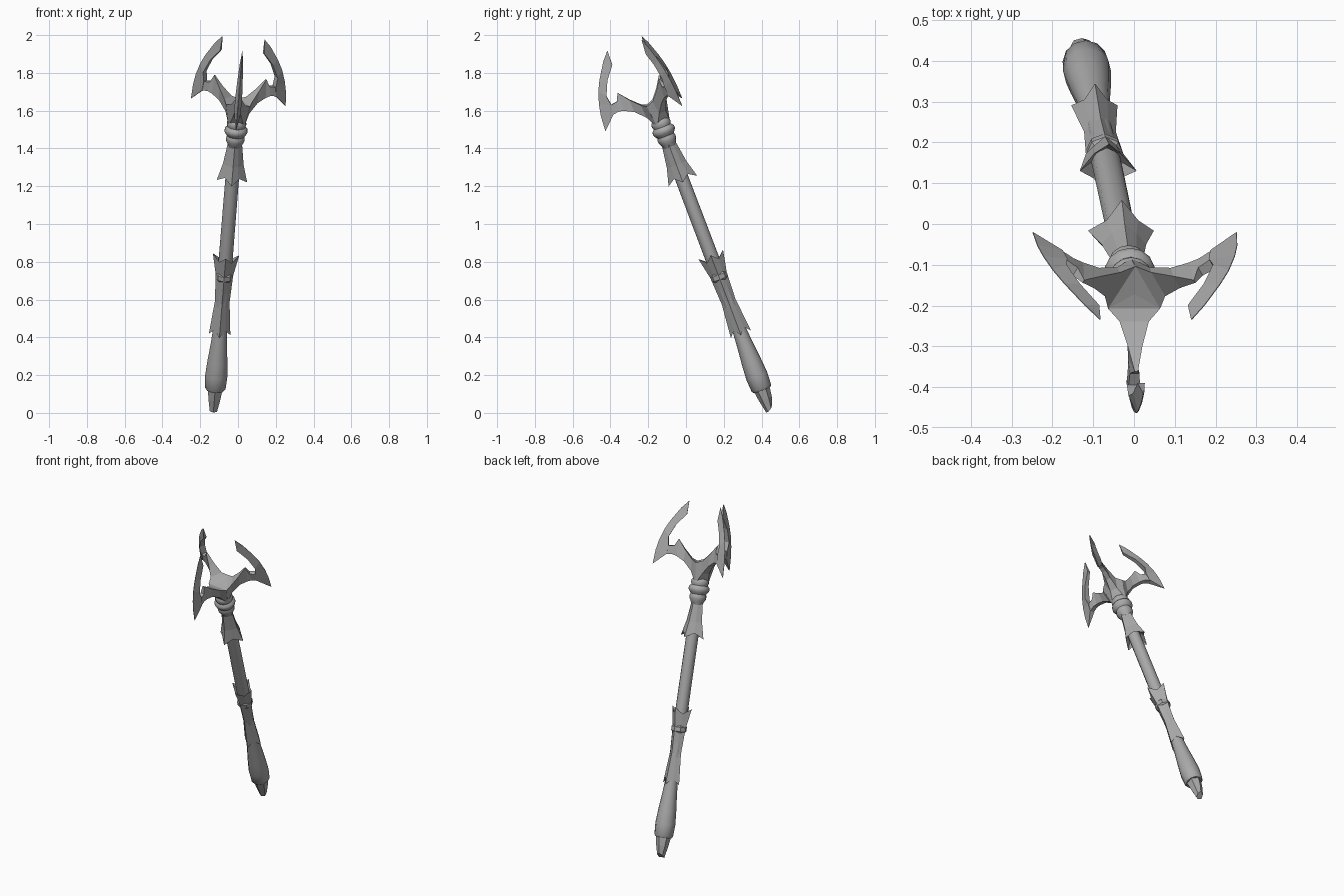
import bpy
import bmesh
from math import sin, cos, pi, radians
from mathutils import Matrix, Vector

old = bpy.data.objects.get("Cube")
if old:
    bpy.data.objects.remove(old, do_unlink=True)

# One grey material
grey = bpy.data.materials.new("plain grey")
grey.use_nodes = True
grey.diffuse_color = (0.4, 0.4, 0.4, 1)
grey.node_tree.nodes["Principled BSDF"].inputs["Base Color"].default_value = (0.4, 0.4, 0.4, 1)

# Leaning frame: local z runs up the staff, local -y faces the front
foot = Vector((-0.13, 0.445, 0.01))
collar_centre = Vector((-0.01, -0.12, 1.5))
axis = (collar_centre - foot).normalized()
front = Vector((0, -1, 0))
front = (front - axis * front.dot(axis)).normalized()
side = axis.cross(front)
frame = Matrix((side, -front, axis)).transposed().to_4x4()
frame.translation = foot
HEAD = (collar_centre - foot).length


def loft(name, rings, spin=0.0, smooth=None):
    """Skin a list of equal-sized rings of points and cap both ends."""
    bm = bmesh.new()
    loops = [[bm.verts.new(p) for p in ring] for ring in rings]
    n = len(loops[0])
    for a, b in zip(loops, loops[1:]):
        for i in range(n):
            j = (i + 1) % n
            bm.faces.new((a[i], a[j], b[j], b[i]))
    bm.faces.new(loops[0][::-1])
    bm.faces.new(loops[-1])
    bmesh.ops.recalc_face_normals(bm, faces=bm.faces[:])
    mesh = bpy.data.meshes.new(name)
    bm.transform(frame @ Matrix.Rotation(spin, 4, 'Z'))
    bm.to_mesh(mesh)
    bm.free()
    mesh.materials.append(grey)
    obj = bpy.data.objects.new(name, mesh)
    bpy.context.scene.collection.objects.link(obj)
    if smooth:
        bpy.ops.object.select_all(action='DESELECT')
        obj.select_set(True)
        bpy.context.view_layer.objects.active = obj
        bpy.ops.object.shade_smooth_by_angle(angle=radians(smooth))
    return obj


def turned(name, profile, sides=12, smooth=35):
    """Round part from (height, radius) pairs."""
    rings = [[(r * sin(2 * pi * i / sides), -r * cos(2 * pi * i / sides), t)
              for i in range(sides)] for t, r in profile]
    return loft(name, rings, smooth=smooth)


def pointed(name, stations):
    """Square sleeve from (corner height, corner radius, middle height, middle radius)."""
    rings = []
    for tc, rc, tm, rm in stations:
        ring = []
        for i in range(8):
            t, r = (tm, rm) if i % 2 else (tc, rc)
            ring.append((r * sin(pi * i / 4), -r * cos(pi * i / 4), t))
        rings.append(ring)
    return loft(name, rings)


def slab(name, stations, spin):
    """Flat tapered piece from pairs of (radius, height, half thickness)."""
    rings = [[(-w1, -r1, HEAD + h1), (w1, -r1, HEAD + h1),
              (w2, -r2, HEAD + h2), (-w2, -r2, HEAD + h2)]
             for (r1, h1, w1), (r2, h2, w2) in stations]
    return loft(name, rings, spin)


# Pommel tip with a slanted end
tip = turned("pommel_tip", [(0.0, 0.022), (0.07, 0.036), (0.14, 0.046)], 6, None)
for v in tip.data.vertices:
    local = frame.inverted() @ v.co
    if local.z < 0.01 and local.y > 0:
        v.co += axis * local.y * 1.2

# Grip and shaft
turned("grip", [(0.12, 0.048), (0.13, 0.055), (0.2, 0.059), (0.28, 0.053),
                (0.38, 0.043), (0.5, 0.034)])
turned("shaft", [(0.45, 0.03), (0.78, 0.034), (0.82, 0.037), (1.4, 0.036)])

# Pointed sleeves
pointed("lower_sleeve", [(0.47, 0.03, 0.48, 0.026), (0.435, 0.057, 0.47, 0.04),
                         (0.62, 0.039, 0.62, 0.029), (0.765, 0.046, 0.765, 0.036)])
turned("lower_band", [(0.74, 0.036), (0.75, 0.045), (0.775, 0.046), (0.785, 0.038)], 8, None)
pointed("crown", [(0.77, 0.046, 0.77, 0.036), (0.89, 0.07, 0.855, 0.046),
                  (0.83, 0.038, 0.83, 0.034)])
pointed("upper_sleeve", [(1.36, 0.036, 1.36, 0.03), (1.305, 0.081, 1.335, 0.055),
                         (1.4, 0.055, 1.4, 0.042), (1.53, 0.036, 1.53, 0.029)])

# Ringed collar under the head
turned("collar", [(1.5, 0.033), (1.52, 0.041), (1.535, 0.049), (1.55, 0.05),
                  (1.563, 0.046), (1.575, 0.055), (1.588, 0.062), (1.603, 0.06),
                  (1.615, 0.048), (1.63, 0.053), (1.645, 0.05), (1.66, 0.038)], 14, 50)

# Arm: pairs of top and bottom edges, from the hub outwards
ARM = [((0, 0.148, 0.001), (0, 0.02, 0.001)),
       ((0.037, 0.15, 0.064), (0.024, 0.025, 0.041)),
       ((0.065, 0.165, 0.036), (0.06, 0.092, 0.022)),
       ((0.112, 0.212, 0.018), (0.11, 0.142, 0.014)),
       ((0.158, 0.268, 0.004), (0.157, 0.166, 0.013)),
       ((0.178, 0.226, 0.012), (0.185, 0.174, 0.013)),
       ((0.215, 0.22, 0.014), (0.222, 0.168, 0.014))]

# Blade: pairs of inner and outer edges, from the top point downwards
BLADE = [((0.129, 0.494, 0.001), (0.131, 0.495, 0.001)),
         ((0.131, 0.417, 0.009), (0.17, 0.45, 0.001)),
         ((0.184, 0.35, 0.014), (0.222, 0.368, 0.001)),
         ((0.219, 0.272, 0.018), (0.25, 0.312, 0.001)),
         ((0.211, 0.22, 0.018), (0.272, 0.245, 0.001)),
         ((0.219, 0.168, 0.016), (0.284, 0.185, 0.001)),
         ((0.288, 0.102, 0.001), (0.29, 0.102, 0.001))]

# Three axe heads around the staff
for label, angle in (("front", 0), ("left", 120), ("right", -120)):
    slab(label + "_arm", ARM, radians(angle))
    slab(label + "_blade", BLADE, radians(angle))
